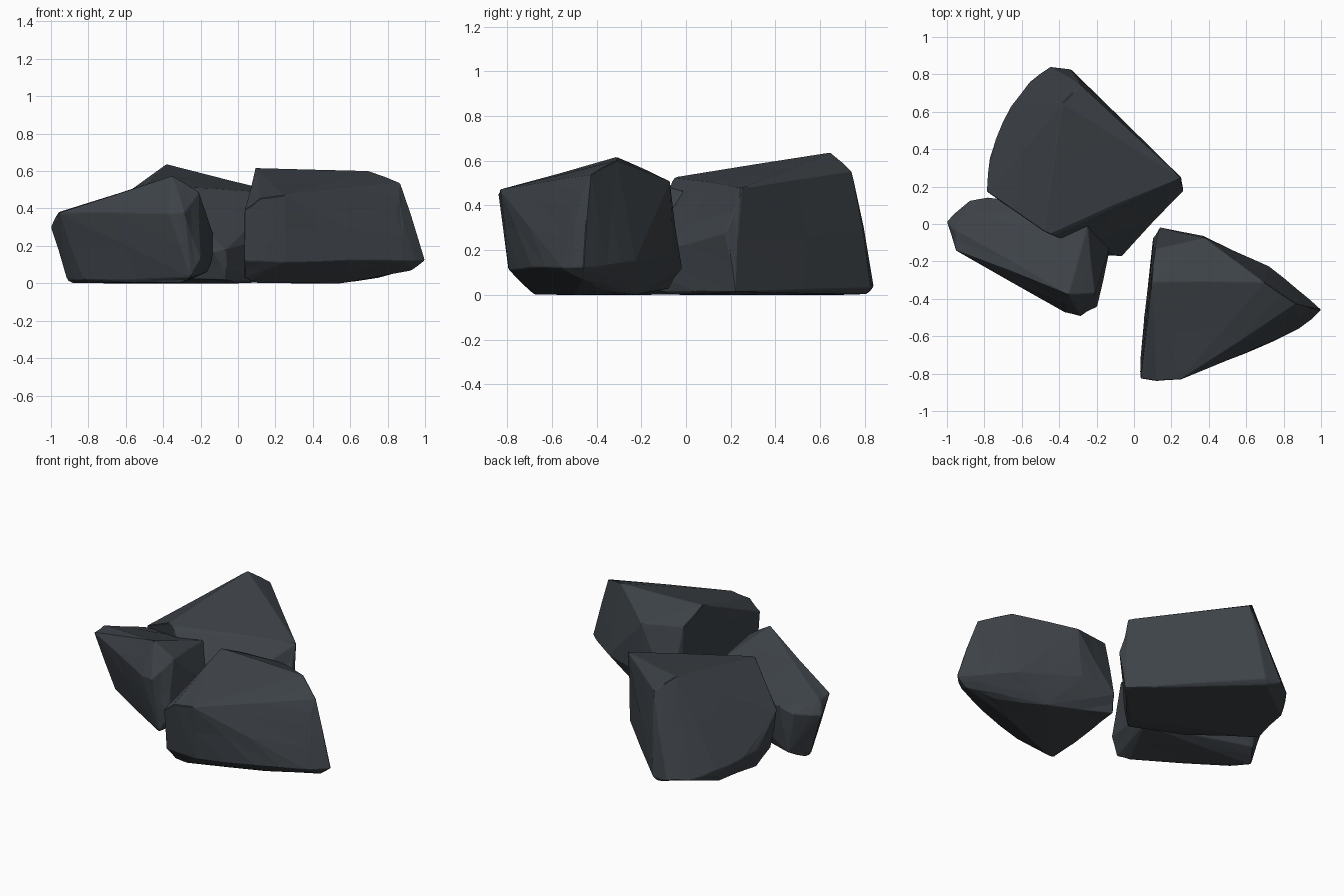
import bpy, bmesh, random
from mathutils import Vector

random.seed(4)

slate = bpy.data.materials.new("dark slate stone")
slate.diffuse_color = (0.047, 0.055, 0.064, 1)


def rock(name, corners):
    """Chiselled boulder: hull of a few corners, chipped edges, slight surface wear."""
    bm = bmesh.new()
    for c in corners:
        bm.verts.new(c)
    hull = bmesh.ops.convex_hull(bm, input=bm.verts)
    loose = {g for g in hull["geom_interior"] + hull["geom_unused"]
             if isinstance(g, bmesh.types.BMVert)}
    bmesh.ops.delete(bm, geom=list(loose), context='VERTS')
    # worn facets
    bmesh.ops.subdivide_edges(bm, edges=bm.edges, cuts=1, use_grid_fill=True)
    for v in bm.verts:
        v.co += Vector([random.uniform(-1, 1) for _ in range(3)]) * 0.004
        v.co.z = max(v.co.z, 0)
    bmesh.ops.recalc_face_normals(bm, faces=bm.faces)
    me = bpy.data.meshes.new(name)
    bm.to_mesh(me)
    bm.free()
    me.materials.append(slate)
    ob = bpy.data.objects.new(name, me)
    bpy.context.collection.objects.link(ob)
    # small chipped edges
    bev = ob.modifiers.new("chipped edges", 'BEVEL')
    bev.width = 0.004
    bev.segments = 1
    bev.limit_method = 'ANGLE'
    bev.angle_limit = 0.5
    return ob


# large rock at the back left
rock("back_rock", [
    (-.38, .65, .638), (-.28, .745, .555), (.25, .245, .475), (-.48, -.04, .53),
    (-.43, -.06, .51), (-.79, .17, .345),
    (.262, .18, .28), (.255, .22, .01), (-.34, .83, .03), (-.45, .84, .04),
    (-.36, .81, 0), (-.56, .76, .04), (-.66, .63, .08), (-.74, .46, .12),
    (-.77, .36, .14), (-.66, .58, 0), (-.72, .3, 0), (-.76, .2, .1),
    (-.07, -.17, .18), (-.13, -.17, .17), (-.06, -.13, .02), (0, -.03, 0),
    (-.4, 0, .03)])

# low rock at the front left
rock("front_left_rock", [
    (-.35, -.38, .572), (-.21, -.37, .49), (-.25, 0, .46), (-.955, -.03, .385),
    (-.955, -.14, .375), (-1, .01, .3), (-.96, .06, .31), (-.29, -.49, .375),
    (-.37, -.47, .375), (-.25, -.465, .03), (-.2, -.445, .13), (-.14, -.17, .12),
    (-.13, -.12, .25), (-.89, .02, 0), (-.92, 0, .03), (-.83, -.1, .015),
    (-.78, .14, .35), (-.88, .125, .32), (-.83, .12, .05), (-.17, -.1, .06),
    (-.3, .08, .35), (-.3, -.4, 0)])

# wedge rock at the front right
rock("front_right_rock", [
    (.095, -.31, .613), (.7, -.31, .598), (.87, -.43, .538), (1, -.46, .12),
    (.38, -.075, .51), (.11, -.13, .53),
    (.25, -.83, .475), (.12, -.838, .45), (.035, -.825, .39), (.85, -.5, .38),
    (.6, -.69, .12), (.89, -.56, .12), (.25, -.795, .115), (.035, -.79, .12),
    (.035, -.71, .03), (.1, -.68, 0), (.55, -.5, 0), (.5, -.22, 0),
    (.08, -.3, .02), (.1, -.08, .03),
    (.14, -.022, .12), (.36, -.06, .18), (.72, -.23, .15), (.88, -.35, .13),
    (.93, -.46, .07), (.75, -.4, .03)])
